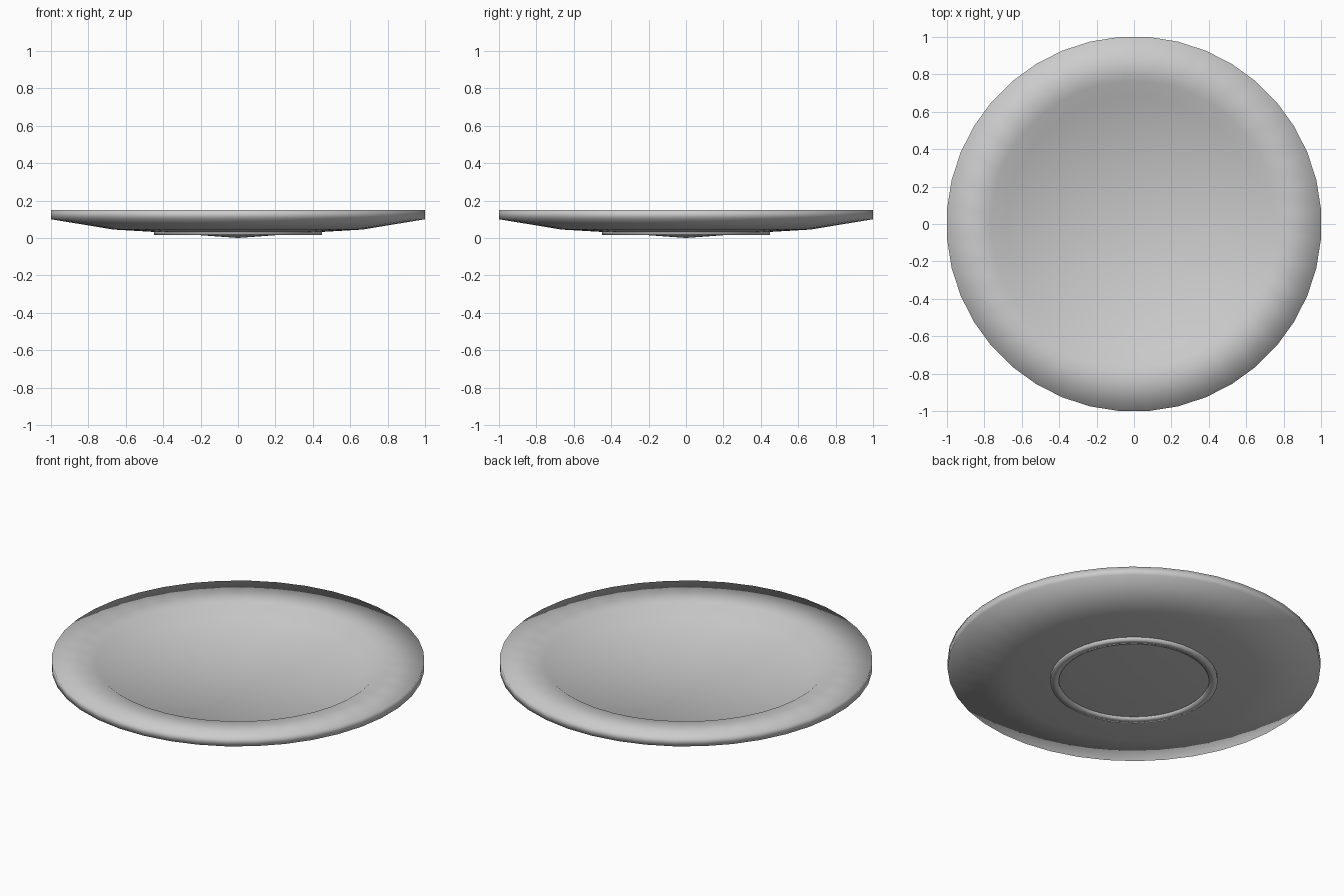
import bpy, bmesh, math

if "Cube" in bpy.data.objects:
    bpy.data.objects.remove(bpy.data.objects["Cube"])

SEGMENTS = 40


def lathe(name, profile, closed=False):
    """Revolve (radius, z) points around z; radius 0 becomes a pole."""
    bm = bmesh.new()
    rings = []
    for r, z in profile:
        if r == 0:
            rings.append([bm.verts.new((0, 0, z))] * SEGMENTS)
            continue
        ring = []
        for i in range(SEGMENTS):
            a = 2 * math.pi * (i + 0.5) / SEGMENTS
            ring.append(bm.verts.new((r * math.cos(a), r * math.sin(a), z)))
        rings.append(ring)
    if closed:
        rings.append(rings[0])
    for a, b in zip(rings, rings[1:]):
        for i in range(SEGMENTS):
            j = (i + 1) % SEGMENTS
            corners = list(dict.fromkeys([a[i], a[j], b[j], b[i]]))
            bm.faces.new(corners)
    bmesh.ops.recalc_face_normals(bm, faces=bm.faces)
    mesh = bpy.data.meshes.new(name)
    bm.to_mesh(mesh)
    bm.free()
    for p in mesh.polygons:
        p.use_smooth = True
    obj = bpy.data.objects.new(name, mesh)
    bpy.context.collection.objects.link(obj)
    return obj


# Shallow dish: underside from the centre out, over the rim, back to the centre
lathe("plate_body", [
    (0, 0.0), (0.43, 0.031), (0.67, 0.045), (1.003, 0.10),
    (1.003, 0.15), (0.765, 0.138), (0.68, 0.078), (0, 0.045),
])

# Low ring under the dish
lathe("foot_ring", [
    (0.45, 0.045), (0.45, 0.015), (0.405, 0.015), (0.405, 0.045),
], closed=True)
